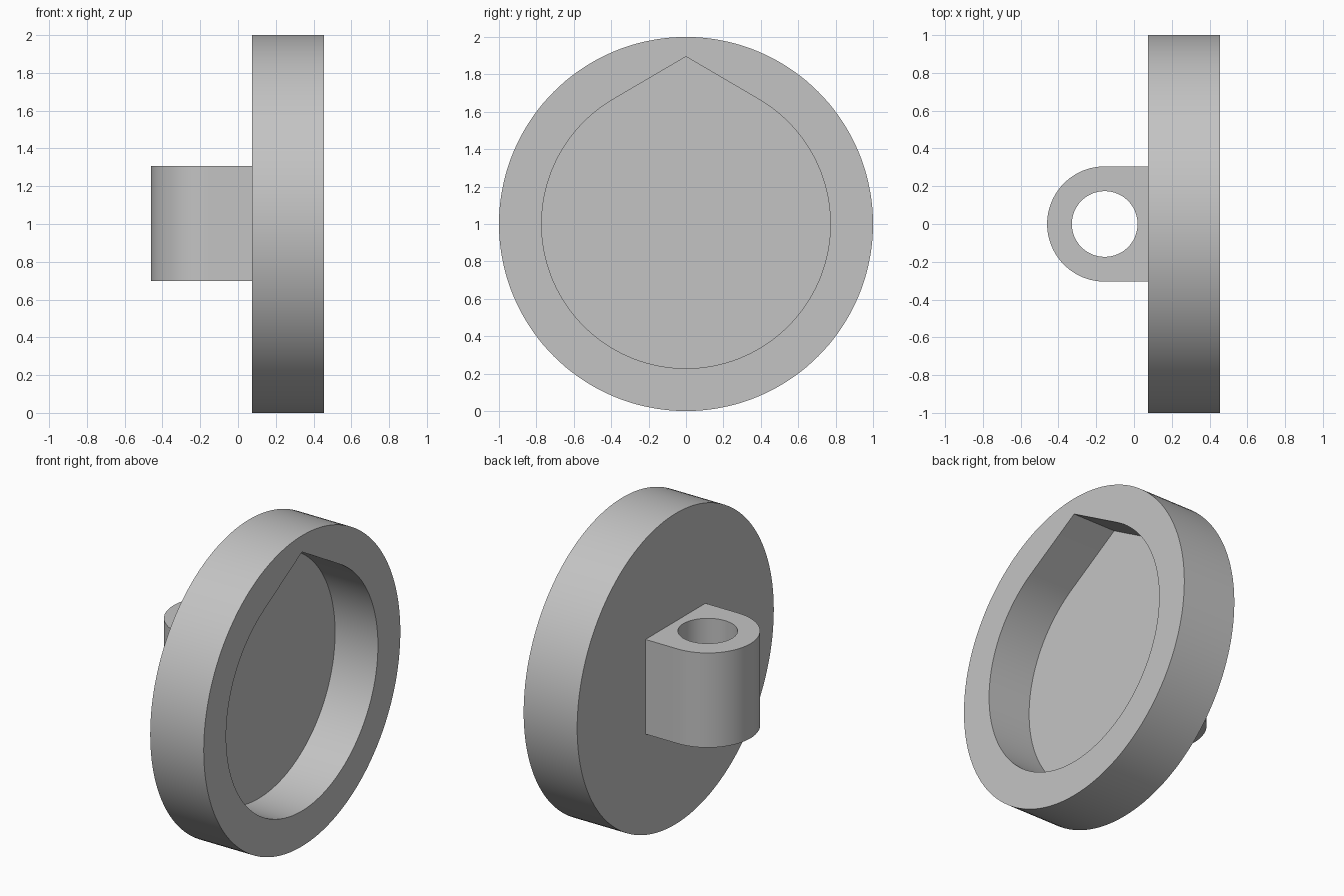
import bpy, bmesh
from math import acos, cos, sin, pi, radians

cube = bpy.data.objects.get("Cube")
if cube:
    bpy.data.objects.remove(cube)

grey = bpy.data.materials.new("plain grey")
grey.use_nodes = True
grey.diffuse_color = (0.55, 0.55, 0.55, 1)
grey.node_tree.nodes["Principled BSDF"].inputs["Base Color"].default_value = grey.diffuse_color


def arc(radius, start, end, steps, cx=0.0, cy=0.0):
    angles = [start + (end - start) * i / steps for i in range(steps + 1)]
    return [(cx + radius * cos(a), cy + radius * sin(a)) for a in angles]


def circle(radius, steps, cx=0.0, cy=0.0):
    return arc(radius, 0, 2 * pi, steps, cx, cy)[:-1]


def hollow_prism(name, outer, inner, base, floor, top, place):
    """Prism from base to top; the inner outline is cut from top to floor."""
    bm = bmesh.new()

    def loop(points, h):
        verts = [bm.verts.new(place(u, v, h)) for u, v in points]
        edges = [bm.edges.new((verts[i - 1], verts[i])) for i in range(len(verts))]
        return verts, edges

    def wall(a, b):
        for i in range(len(a)):
            bm.faces.new((a[i - 1], a[i], b[i], b[i - 1]))

    out_low, out_low_edges = loop(outer, base)
    out_top, out_top_edges = loop(outer, top)
    in_low, in_low_edges = loop(inner, floor)
    in_top, in_top_edges = loop(inner, top)
    wall(out_low, out_top)
    wall(in_low, in_top)
    bmesh.ops.triangle_fill(bm, edges=out_top_edges + in_top_edges, use_beauty=True)
    if floor > base:        # blind pocket
        bm.faces.new(out_low)
        bm.faces.new(in_low)
    else:                   # through hole
        bmesh.ops.triangle_fill(bm, edges=out_low_edges + in_low_edges, use_beauty=True)
    bmesh.ops.recalc_face_normals(bm, faces=bm.faces[:])

    mesh = bpy.data.meshes.new(name)
    bm.to_mesh(mesh)
    bm.free()
    mesh.materials.append(grey)
    obj = bpy.data.objects.new(name, mesh)
    bpy.context.collection.objects.link(obj)
    bpy.ops.object.select_all(action='DESELECT')
    obj.select_set(True)
    bpy.context.view_layer.objects.active = obj
    bpy.ops.object.shade_smooth_by_angle(angle=radians(25))
    return obj


# Round body with a teardrop pocket open towards +x
pocket_r, apex = 0.772, 0.895
spread = acos(pocket_r / apex)
teardrop = arc(pocket_r, pi / 2 + spread, 2.5 * pi - spread, 112) + [(0, apex)]
hollow_prism("round_body", circle(1.0, 144), teardrop, 0.075, 0.151, 0.456,
             lambda u, v, h: (h, u, 1 + v))

# Lug with a rounded end and a vertical hole
lug_r, lug_x = 0.305, -0.155
lug_outline = arc(lug_r, pi / 2, 1.5 * pi, 48, lug_x) + [(0.08, -lug_r), (0.08, lug_r)]
hollow_prism("pivot_lug", lug_outline, circle(0.174, 64, lug_x), 0.697, 0.697, 1.306,
             lambda u, v, h: (u, v, h))
